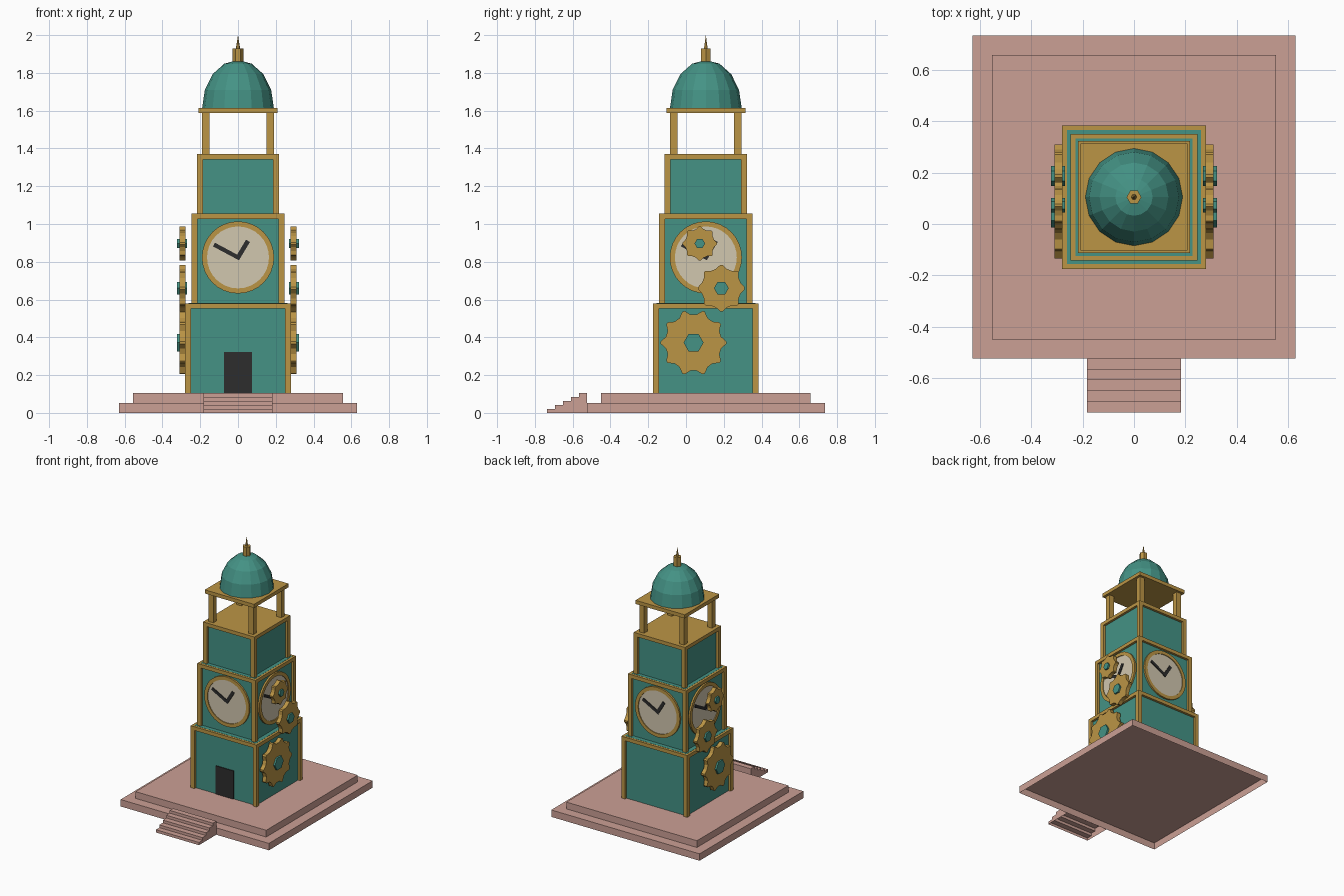
import bpy, bmesh, math
from mathutils import Matrix, Vector

if "Cube" in bpy.data.objects:
    bpy.data.objects.remove(bpy.data.objects["Cube"])

CY = 0.105  # tower axis, set back from the stairs


def material(name, rgb):
    m = bpy.data.materials.new(name)
    m.diffuse_color = (*rgb, 1)
    m.use_nodes = True
    m.node_tree.nodes["Principled BSDF"].inputs["Base Color"].default_value = m.diffuse_color
    return m


TEAL = material("teal", (0.058, 0.29, 0.235))
GOLD = material("gold", (0.50, 0.30, 0.060))
PINK = material("pink stone", (0.60, 0.35, 0.30))
CREAM = material("cream", (0.64, 0.57, 0.43))
BLACK = material("black", (0.026, 0.026, 0.026))


def finish(bm, name, mat):
    bmesh.ops.recalc_face_normals(bm, faces=bm.faces)
    me = bpy.data.meshes.new(name)
    bm.to_mesh(me)
    bm.free()
    me.materials.append(mat)
    ob = bpy.data.objects.new(name, me)
    bpy.context.collection.objects.link(ob)
    return ob


def add_box(bm, x0, x1, y0, y1, z0, z1):
    mtx = Matrix.Translation(((x0 + x1) / 2, (y0 + y1) / 2, (z0 + z1) / 2))
    size = Matrix.Diagonal((x1 - x0, y1 - y0, z1 - z0, 1))
    return bmesh.ops.create_cube(bm, size=1, matrix=mtx @ size)["verts"]


def box(name, mat, *dims):
    bm = bmesh.new()
    add_box(bm, *dims)
    return finish(bm, name, mat)


def square(name, mat, half, z0, z1):
    return box(name, mat, -half, half, CY - half, CY + half, z0, z1)


def open_bottom(bm):
    low = [f for f in bm.faces if all(v.co.z < 1e-5 for v in f.verts)]
    bmesh.ops.delete(bm, geom=low, context="FACES_ONLY")


def prism(name, mat, pts, d0, d1, mtx):
    """Extrude a local xy outline from depth d0 to d1, then place it."""
    bm = bmesh.new()
    f = bm.faces.new([bm.verts.new((x, y, d0)) for x, y in pts])
    r = bmesh.ops.extrude_face_region(bm, geom=[f], use_keep_orig=True)
    vs = [g for g in r["geom"] if isinstance(g, bmesh.types.BMVert)]
    bmesh.ops.translate(bm, verts=vs, vec=(0, 0, d1 - d0))
    bm.transform(mtx)
    return finish(bm, name, mat)


def circle(r, n):
    return [(r * math.cos(i * math.tau / n), r * math.sin(i * math.tau / n)) for i in range(n)]


def lathe(name, mat, rings, n):
    """Flat-faced turned shape on the tower axis; radius 0 closes to a point."""
    bm = bmesh.new()
    for r, z in rings:
        for x, y in circle(r, n):
            bm.verts.new((x, y + CY, z))
    v = list(bm.verts)
    for k in range(len(rings) - 1):
        for i in range(n):
            j = (i + 1) % n
            bm.faces.new((v[k * n + i], v[k * n + j], v[k * n + n + j], v[k * n + n + i]))
    bm.faces.new(v[:n])
    bmesh.ops.remove_doubles(bm, verts=bm.verts, dist=1e-5)
    return finish(bm, name, mat)


# Stone plinth, open underneath
bm = bmesh.new()
add_box(bm, -0.63, 0.63, CY - 0.63, CY + 0.63, 0, 0.053)
open_bottom(bm)
finish(bm, "lower_plinth", PINK)
square("upper_plinth", PINK, 0.555, 0.053, 0.105)

# Front stairs, open underneath
STEPS, Y0, RUN, RISE = 5, -0.735, 0.042, 0.021
outline = [(Y0, 0)]
for i in range(STEPS):
    outline += [(Y0 + i * RUN, (i + 1) * RISE), (Y0 + (i + 1) * RUN, (i + 1) * RISE)]
outline.append((Y0 + STEPS * RUN, 0))
to_yz = Matrix(((0, 0, 1, 0), (1, 0, 0, 0), (0, 1, 0, 0), (0, 0, 0, 1)))
stairs = prism("stairs", PINK, outline, -0.183, 0.183, to_yz)
bm = bmesh.new()
bm.from_mesh(stairs.data)
open_bottom(bm)
bm.to_mesh(stairs.data)
bm.free()

# Three tiers: teal body with gold corner posts and top beams
for label, h, z0, z1 in (("lower", 0.28, 0.105, 0.58),
                         ("middle", 0.247, 0.58, 1.055),
                         ("upper", 0.218, 1.055, 1.37)):
    w = 0.032
    square(label + "_body", TEAL, h - 0.018, z0, z1 + (0.001 if label != "upper" else -0.005))
    bm = bmesh.new()
    for sx in (-1, 1):
        for sy in (-1, 1):
            cx, cy = sx * (h - w / 2), CY + sy * (h - w / 2)
            add_box(bm, cx - w / 2, cx + w / 2, cy - w / 2, cy + w / 2, z0, z1 - 0.028)
    for s in (-1, 1):
        c = s * (h - w / 2)
        add_box(bm, -h, h, CY + c - w / 2, CY + c + w / 2, z1 - 0.028, z1)
        add_box(bm, c - w / 2, c + w / 2, CY - h + w, CY + h - w, z1 - 0.028, z1)
    finish(bm, label + "_frame", GOLD)

# Door
box("door", BLACK, -0.075, 0.075, CY - 0.268, CY - 0.26, 0.105, 0.322)

# Clocks on all four sides
for i, side in enumerate(("front", "right", "back", "left")):
    place = (Matrix.Translation((0, CY, 0.823)) @ Matrix.Rotation(i * math.pi / 2, 4, "Z")
             @ Matrix.Rotation(math.pi / 2, 4, "X"))
    prism(side + "_clock_face", CREAM, circle(0.168, 32), 0.225, 0.236, place)
    bm = bmesh.new()
    loops = [[bm.verts.new((x, y, d)) for x, y in circle(r, 32)]
             for r, d in ((0.191, 0.228), (0.191, 0.242), (0.164, 0.242), (0.164, 0.228))]
    for a, b in zip(loops, loops[1:]):
        for k in range(32):
            m = (k + 1) % 32
            bm.faces.new((a[k], a[m], b[m], b[k]))
    bm.transform(place)
    finish(bm, side + "_clock_ring", GOLD)
    for hand, tip, w in (("minute", (-0.127, 0.068), 0.011), ("hour", (0.053, 0.088), 0.012)):
        t = Vector(tip)
        n = Vector((-t.y, t.x)).normalized() * w
        s = -t.normalized() * 0.01
        prism(f"{side}_{hand}_hand", BLACK, [s - n, t - n, t + n, s + n], 0.235, 0.242, place)

# Gears with hexagonal hubs, mirrored on both flanks
for label, y, z, r, teeth, hub in (("small", 0.073, 0.897, 0.091, 8, 0.028),
                                   ("medium", 0.187, 0.66, 0.124, 8, 0.039),
                                   ("large", 0.04, 0.372, 0.174, 10, 0.053)):
    pts = []
    for k in range(teeth):
        for off, f in ((-0.33, 0.86), (-0.06, 1), (0.06, 1), (0.33, 0.86)):
            a = (k + off) * math.tau / teeth
            pts.append((f * r * math.cos(a), f * r * math.sin(a)))
    for s, side in ((1, "right"), (-1, "left")):
        m = Matrix.Diagonal((s, 1, 1, 1)) @ Matrix.Translation((0, y, z)) @ to_yz
        prism(f"{side}_{label}_gear", GOLD, pts, 0.279, 0.31, m)
        prism(f"{side}_{label}_hub", TEAL, circle(hub, 6), 0.27, 0.323, m)

# Open belfry: floor, pillars and roof slab
square("belfry_floor", GOLD, 0.19, 1.355, 1.37)
for sx in (-1, 1):
    for sy in (-1, 1):
        x, y = sx * 0.17, CY + sy * 0.17
        box("belfry_pillar", GOLD, x - 0.02, x + 0.02, y - 0.02, y + 0.02, 1.37, 1.587)
square("belfry_roof", GOLD, 0.209, 1.587, 1.615)

# Dome and finial
dome = [(0.19 * math.cos(a), 1.613 + 0.255 * math.sin(a))
        for a in (i * math.pi / 8 for i in range(5))]
lathe("dome", TEAL, dome, 16)
lathe("finial_base", GOLD, [(0.029, 1.85), (0.029, 1.93), (0, 1.93)], 6)
lathe("finial_spike", GOLD, [(0.011, 1.93), (0, 2.0)], 6)
